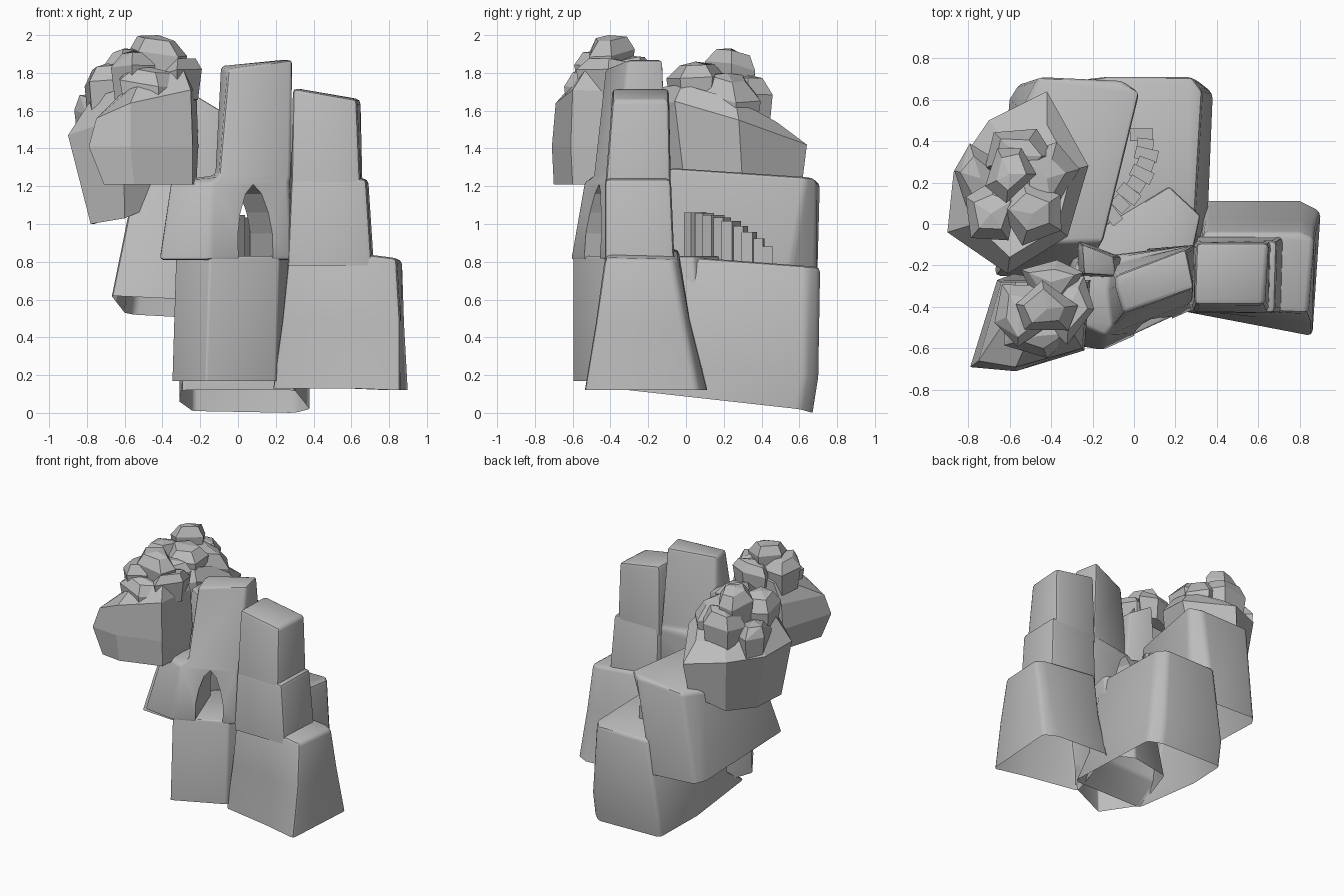
import bpy
import bmesh
import math
import random
from mathutils import Vector, Matrix

cube = bpy.data.objects.get("Cube")
if cube:
    bpy.data.objects.remove(cube, do_unlink=True)

# One stone colour for everything
stone = bpy.data.materials.new("grey stone")
stone.use_nodes = True
stone.diffuse_color = (0.5, 0.5, 0.5, 1)
stone.node_tree.nodes["Principled BSDF"].inputs["Base Color"].default_value = (0.5, 0.5, 0.5, 1)


def finish(name, bm, smooth_angle=None):
    """Turn a bmesh into a named stone object."""
    bmesh.ops.recalc_face_normals(bm, faces=bm.faces)
    mesh = bpy.data.meshes.new(name)
    bm.to_mesh(mesh)
    bm.free()
    mesh.materials.append(stone)
    obj = bpy.data.objects.new(name, mesh)
    bpy.context.collection.objects.link(obj)
    if smooth_angle:
        for other in bpy.context.selected_objects:
            other.select_set(False)
        obj.select_set(True)
        bpy.context.view_layer.objects.active = obj
        bpy.ops.object.shade_smooth_by_angle(angle=math.radians(smooth_angle))
    return obj


def loft(name, rings, soften=0.025, closed=False):
    """Stack corner rings into a block with worn edges; the underside stays open unless closed."""
    bm = bmesh.new()
    loops = [[bm.verts.new(corner) for corner in ring] for ring in rings]
    count = len(loops[0])
    for low, high in zip(loops, loops[1:]):
        for i in range(count):
            j = (i + 1) % count
            bm.faces.new((low[i], low[j], high[j], high[i]))
    bm.faces.new(loops[-1])
    if closed:
        bm.faces.new(loops[0])
    bmesh.ops.recalc_face_normals(bm, faces=bm.faces)
    if soften:
        sharp = [e for e in bm.edges
                 if len(e.link_faces) == 2 and e.calc_face_angle() > math.radians(25)]
        bmesh.ops.bevel(bm, geom=sharp, offset=soften, segments=2, profile=0.5,
                        affect='EDGES', clamp_overlap=True)
    return finish(name, bm, 40 if soften else None)


def level(z, *corners):
    """Ring of corners at one height."""
    return [(x, y, z) for x, y in corners]


def crag(name, centre, size, seed):
    """Angular boulder: the hull of a lopsided five-sided drum, slanted on top."""
    rng = random.Random(seed)
    bm = bmesh.new()
    start = rng.uniform(0, math.pi)
    tilt = Vector((rng.uniform(-.25, .25), rng.uniform(-.25, .25), 0))
    for i in range(5):
        angle = start + math.tau * (i + rng.uniform(-.2, .2)) / 5
        side = Vector((math.cos(angle), math.sin(angle), 0))
        for z, reach in ((-1, .9), (.3, 1.08), (.85, rng.uniform(.55, .85))):
            p = side * reach
            p.z = min(z + p.dot(tilt), .97)
            bm.verts.new([c + s * v for c, s, v in zip(centre, size, p)])
    bm.verts.new((centre[0], centre[1], centre[2] + size[2]))
    bmesh.ops.convex_hull(bm, input=bm.verts)
    bmesh.ops.delete(bm, geom=[v for v in bm.verts if not v.link_faces], context='VERTS')
    bmesh.ops.dissolve_limit(bm, angle_limit=math.radians(18), verts=bm.verts, edges=bm.edges)
    return finish(name, bm)


# Stepped pillar on the left-hand side
loft("pillar_base", [
    [(.18, -.41, .13), (.6, -.49, .13), (.86, -.54, .12), (.9, .06, .12), (.8, .11, .12), (.34, .11, .14)],
    [(.23, -.41, .5), (.6, -.45, .49), (.86, -.48, .48), (.88, -.01, .48), (.8, .02, .48), (.34, .02, .5)],
    [(.27, -.41, .88), (.6, -.42, .85), (.84, -.43, .82), (.87, -.07, .81), (.8, -.04, .82), (.33, -.04, .87)]])
loft("pillar_middle", [
    level(.78, (.26, -.43), (.71, -.43), (.72, -.06), (.3, -.06)),
    level(1.24, (.28, -.42), (.68, -.43), (.69, -.08), (.3, -.08))])
loft("pillar_top", [
    level(1.18, (.28, -.42), (.65, -.43), (.66, -.08), (.29, -.08)),
    [(.29, -.39, 1.72), (.63, -.39, 1.66), (.65, -.09, 1.66), (.3, -.09, 1.72)]])

# Tower with a spreading foot
tower = loft("arch_tower", [
    level(.81, (-.42, -.57), (-.15, -.61), (.29, -.41), (.3, -.1), (-.3, -.15)),
    level(1.22, (-.36, -.44), (-.14, -.54), (.27, -.39), (.3, -.1), (-.27, -.17)),
    level(1.26, (-.12, -.32), (-.1, -.49), (.28, -.38), (.29, -.1), (-.11, -.2)),
    [(-.09, -.3, 1.83), (-.05, -.43, 1.82), (.29, -.31, 1.87), (.25, -.12, 1.87), (-.09, -.25, 1.84)]],
    closed=True)

# Pointed archway cut through the tower
half = [(.1, .7), (.1, .95), (.08, 1.06), (.045, 1.16)]
outline = half + [(0, 1.21)] + [(-x, z) for x, z in reversed(half)]
turn = Matrix.Translation((.04, -.35, 0)) @ Matrix.Rotation(math.radians(20), 4, 'Z')
cutter = loft("arch_cutter", [
    [turn @ Vector((x, y, z)) for x, z in outline] for y in (-.6, .6)], 0, True)
cutter.hide_render = True
cut = tower.modifiers.new("archway", 'BOOLEAN')
cut.operation = 'DIFFERENCE'
cut.solver = 'EXACT'
cut.object = cutter
bpy.context.view_layer.objects.active = tower
bpy.ops.object.modifier_apply(modifier=cut.name)
bpy.data.objects.remove(cutter, do_unlink=True)

# Shoulder between the tower and the crags
loft("tower_shoulder", [
    level(1.2, (-.27, -.25), (-.07, -.26), (-.06, -.16), (-.27, -.08)),
    [(-.24, -.24, 1.69), (-.09, -.25, 1.6), (-.1, -.16, 1.6), (-.25, -.1, 1.68)]], .01)

# Plinth under the archway, with the landing on top
loft("front_plinth", [
    level(.17, (-.17, -.6), (.2, -.43), (.28, .08), (.12, .16), (-.2, .1), (-.35, -.33)),
    level(.83, (-.15, -.6), (.22, -.43), (.32, .04), (.17, .18), (-.17, -.03), (-.33, -.33))], .012)

# Cliff blocks at the back
loft("back_lower_cliff", [
    [(-.3, -.3, .12), (.3, -.3, .12), (.38, .6, .02), (.3, .67, 0), (-.24, .67, .01), (-.31, .3, .06)],
    [(-.3, -.1, .25), (.35, -.1, .25), (.38, .63, .2), (.3, .7, .19), (-.24, .7, .2), (-.31, .3, .22)],
    [(-.3, 0, .8), (.29, -.04, .83), (.33, .64, .78), (.28, .71, .77), (-.15, .71, .77), (-.3, .3, .8)]])
loft("back_upper_cliff", [
    [(-.24, -.25, .6), (-.1, .5, .5), (-.17, .69, .5), (-.55, .68, .52), (-.6, .6, .53), (-.67, -.25, .62)],
    [(-.15, -.09, 1.3), (.03, .64, 1.25), (-.06, .69, 1.24), (-.46, .71, 1.22), (-.54, .55, 1.2), (-.54, -.1, 1.25)]])

# Winding steps behind the archway
steps = 9
for i in range(steps):
    t = i / (steps - 1)
    top = 1.06 - .18 * t * t
    spot = Vector((-.11 + .17 * math.sin(2.1 * t), .05 + .38 * t, (top + .75) / 2))
    bm = bmesh.new()
    bmesh.ops.create_cube(bm, size=1, matrix=(
        Matrix.Translation(spot) @ Matrix.Rotation(-.9 * (1 - t), 4, 'Z')
        @ Matrix.Diagonal((.11 - .03 * (i % 2), .06, top - .75, 1))))
    finish(f"step_{i + 1}", bm)

# Overhanging crag at the front
loft("front_crag_body", [
    level(1.21, (-.71, -.68), (-.55, -.7), (-.24, -.6), (-.22, -.3), (-.58, -.24)),
    level(1.41, (-.79, -.69), (-.57, -.71), (-.24, -.61), (-.21, -.27), (-.66, -.27)),
    [(-.75, -.66, 1.56), (-.57, -.69, 1.64), (-.25, -.6, 1.71), (-.22, -.28, 1.7), (-.64, -.28, 1.6)],
    [(-.63, -.48, 1.68), (-.52, -.58, 1.76), (-.29, -.53, 1.82), (-.27, -.28, 1.82), (-.57, -.28, 1.75)]], 0)

# Overhanging crag at the back
loft("back_crag_body", [
    [(-.6, -.2, 1.03), (-.78, -.08, 1), (-.76, .2, 1), (-.66, .45, 1.04), (-.45, .61, 1.18), (-.28, .3, 1.2), (-.32, 0, 1.15)],
    [(-.61, -.24, 1.57), (-.9, -.04, 1.47), (-.87, .25, 1.45), (-.7, .5, 1.45), (-.42, .64, 1.42), (-.22, .28, 1.55), (-.32, -.06, 1.65)],
    [(-.6, -.16, 1.72), (-.77, 0, 1.67), (-.76, .2, 1.62), (-.62, .4, 1.56), (-.42, .48, 1.54), (-.3, .26, 1.66), (-.37, -.02, 1.74)]], 0)

# Boulders piled on both crags: centre, then half size
front_pile = [
    ((-.42, -.41, 1.87), (.14, .13, .13)),
    ((-.55, -.42, 1.79), (.12, .16, .13)),
    ((-.31, -.4, 1.76), (.11, .17, .12)),
    ((-.46, -.54, 1.71), (.17, .1, .12)),
    ((-.4, -.28, 1.77), (.16, .1, .12))]
back_pile = [
    ((-.6, .24, 1.79), (.12, .13, .14)),
    ((-.69, .05, 1.7), (.13, .15, .15)),
    ((-.49, .05, 1.74), (.15, .15, .12)),
    ((-.42, .22, 1.64), (.15, .17, .16)),
    ((-.56, .33, 1.62), (.16, .14, .17)),
    ((-.74, .22, 1.54), (.12, .17, .15))]
for label, pile in (("front", front_pile), ("back", back_pile)):
    for i, (centre, size) in enumerate(pile):
        crag(f"{label}_boulder_{i + 1}", centre, size, f"{label}{i}")
